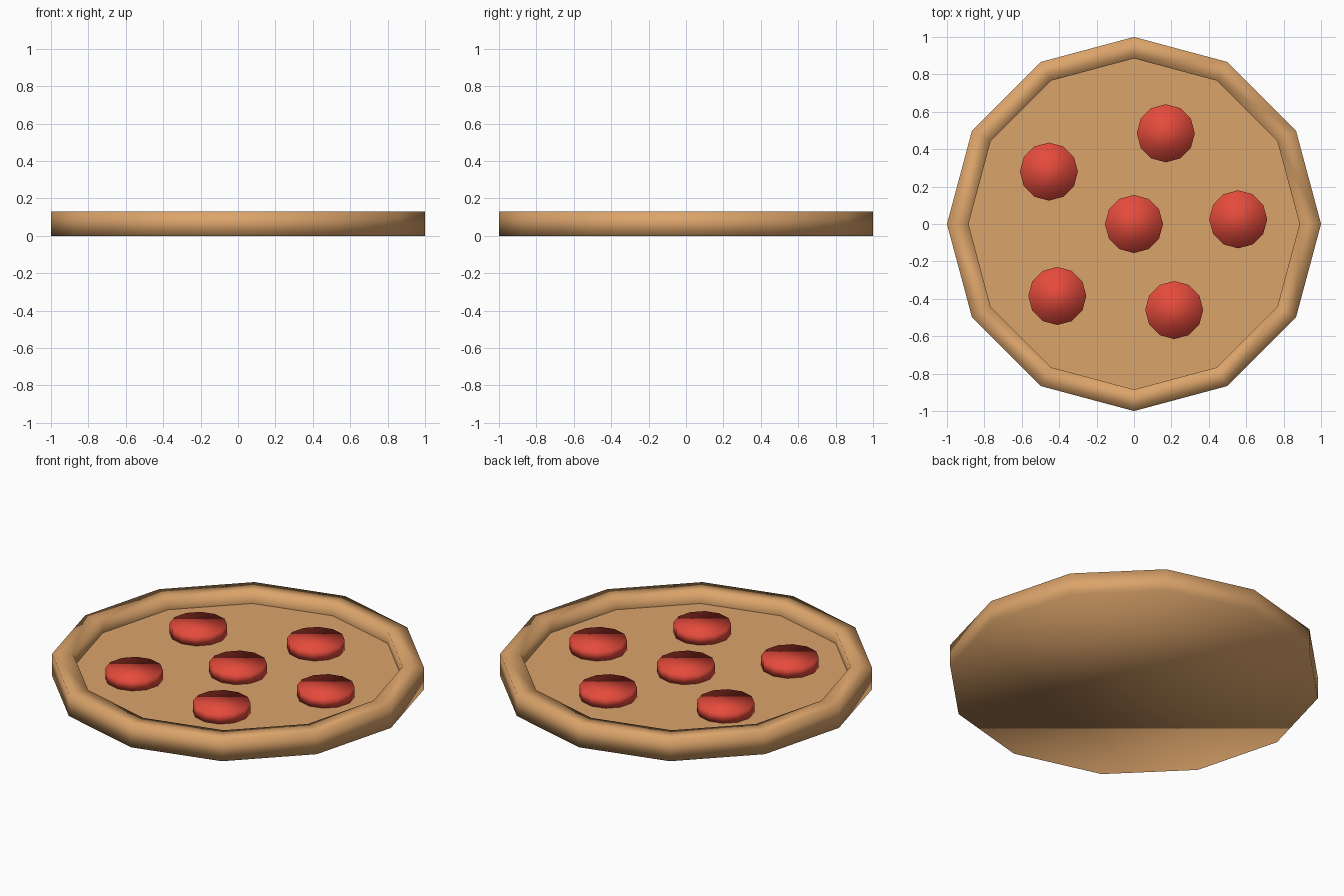
import bpy, bmesh
from mathutils import Matrix

if "Cube" in bpy.data.objects:
    bpy.data.objects.remove(bpy.data.objects["Cube"])

SIDES = 12
RIM_H, FLOOR_Z, INNER_R = 0.13, 0.057, 0.885


def material(name, color):
    m = bpy.data.materials.new(name)
    m.diffuse_color = (*color, 1)
    m.use_nodes = True
    m.node_tree.nodes["Principled BSDF"].inputs["Base Color"].default_value = m.diffuse_color
    return m


def finish(bm, name, mat, smooth):
    for f in bm.faces:
        f.smooth = smooth
    me = bpy.data.meshes.new(name)
    bm.to_mesh(me)
    bm.free()
    me.materials.append(mat)
    ob = bpy.data.objects.new(name, me)
    bpy.context.collection.objects.link(ob)
    return ob


def drum(bm, radius, z0, z1, x=0, y=0):
    bmesh.ops.create_cone(bm, cap_ends=True, segments=SIDES,
                          radius1=radius, radius2=radius, depth=z1 - z0,
                          matrix=Matrix.Translation((x, y, (z0 + z1) / 2)))


dough = material("dough", (0.71, 0.37, 0.145))
red = material("red", (0.78, 0.07, 0.045))

# Crust: drum whose top is inset and sunk, with the floor opened for the cheese
bm = bmesh.new()
drum(bm, 1.0, 0, RIM_H)
top = max(bm.faces, key=lambda f: f.calc_center_median().z)
bmesh.ops.inset_region(bm, faces=[top], thickness=0.01)
for v in top.verts:
    d = v.co.xy.normalized() * INNER_R
    v.co = (d.x, d.y, RIM_H)
wall = bmesh.ops.extrude_discrete_faces(bm, faces=[top])
floor = wall["faces"][0]
for v in floor.verts:
    v.co.z = FLOOR_Z
bmesh.ops.delete(bm, geom=[floor], context='FACES_ONLY')
finish(bm, "crust", dough, True)

# Cheese: flat disc closing the sunken floor
bm = bmesh.new()
bmesh.ops.create_circle(bm, cap_ends=True, segments=SIDES, radius=INNER_R,
                        matrix=Matrix.Translation((0, 0, FLOOR_Z)))
for f in bm.faces:
    if f.normal.z < 0:
        f.normal_flip()
finish(bm, "cheese", dough, False)

# Toppings: round slices resting on the cheese
spots = [(0, 0), (0.17, 0.485), (-0.455, 0.28),
         (0.557, 0.025), (-0.41, -0.385), (0.215, -0.46)]
for i, (x, y) in enumerate(spots, 1):
    bm = bmesh.new()
    drum(bm, 0.155, FLOOR_Z + 0.003, 0.118, x, y)
    finish(bm, f"pepperoni_{i}", red, True)
